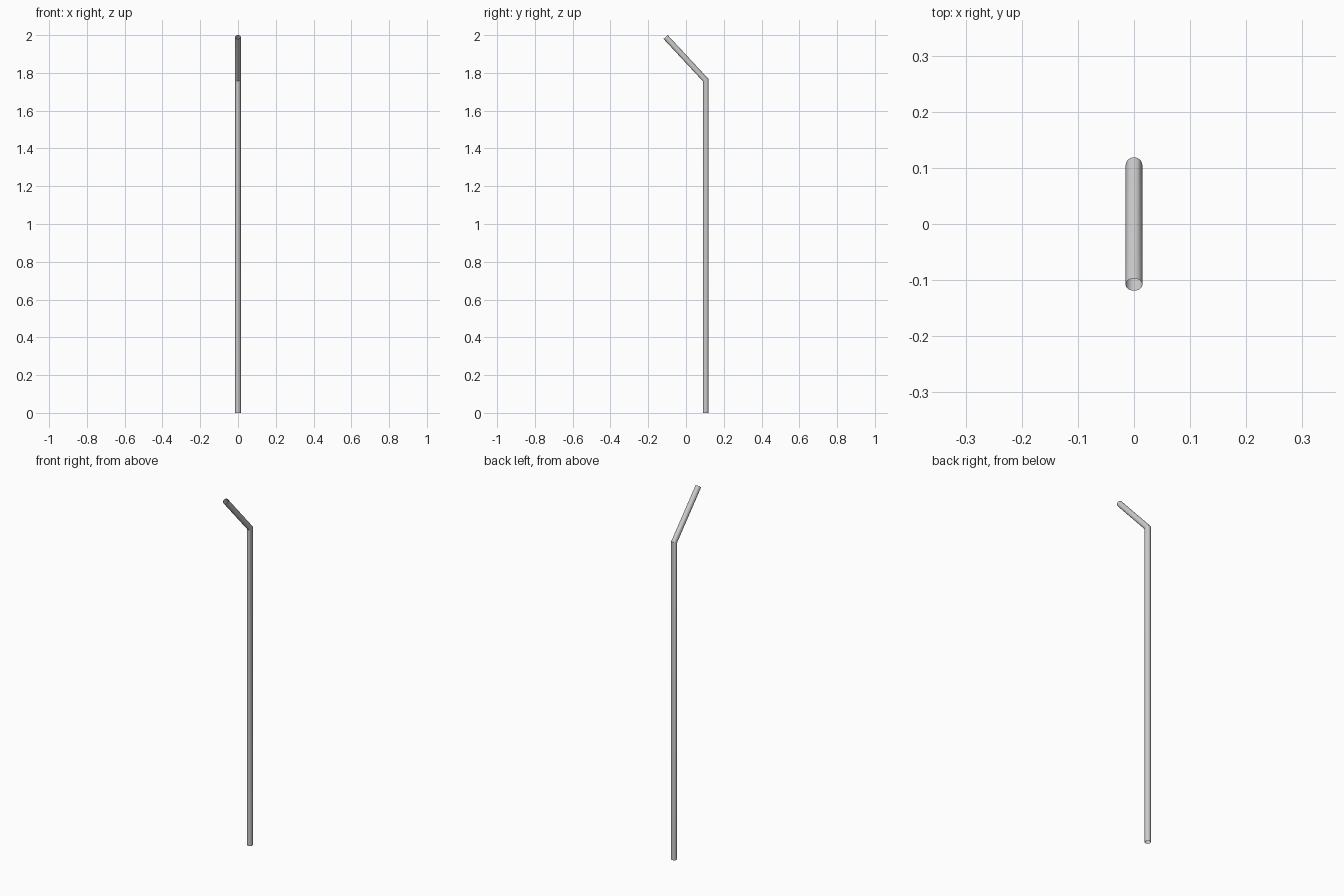
import bpy, bmesh, math
from mathutils import Vector

if "Cube" in bpy.data.objects:
    bpy.data.objects.remove(bpy.data.objects["Cube"])

R, SIDES = 0.015, 24
# centre line: foot, bend, tip
foot, bend, tip = Vector((0, 0.104, 0)), Vector((0, 0.104, 1.762)), Vector((0, -0.108, 1.99))
up = Vector((0, 0, 1))
arm = (tip - bend).normalized()
miter = (up + arm).normalized()

bm = bmesh.new()


def slide(points, direction, origin, normal):
    """Slide a ring of points along a direction onto a plane."""
    return [p + direction * ((origin - p).dot(normal) / direction.dot(normal)) for p in points]


# open-ended bent tube, mitred at the bend
base = [foot + Vector((R * math.cos(a), R * math.sin(a), 0))
        for a in (2 * math.pi * i / SIDES for i in range(SIDES))]
corner = slide(base, up, bend, miter)
end = slide(corner, arm, tip, arm)
rings = [[bm.verts.new(p) for p in ring] for ring in (base, corner, end)]
for lo, hi in zip(rings, rings[1:]):
    for i in range(SIDES):
        j = (i + 1) % SIDES
        bm.faces.new((lo[i], lo[j], hi[j], hi[i]))

mesh = bpy.data.meshes.new("bent_pole")
bm.to_mesh(mesh)
bm.free()
pole = bpy.data.objects.new("bent_pole", mesh)
bpy.context.collection.objects.link(pole)

# smooth sides, crisp bend
bpy.context.view_layer.objects.active = pole
pole.select_set(True)
bpy.ops.object.shade_smooth_by_angle(angle=math.radians(30))
